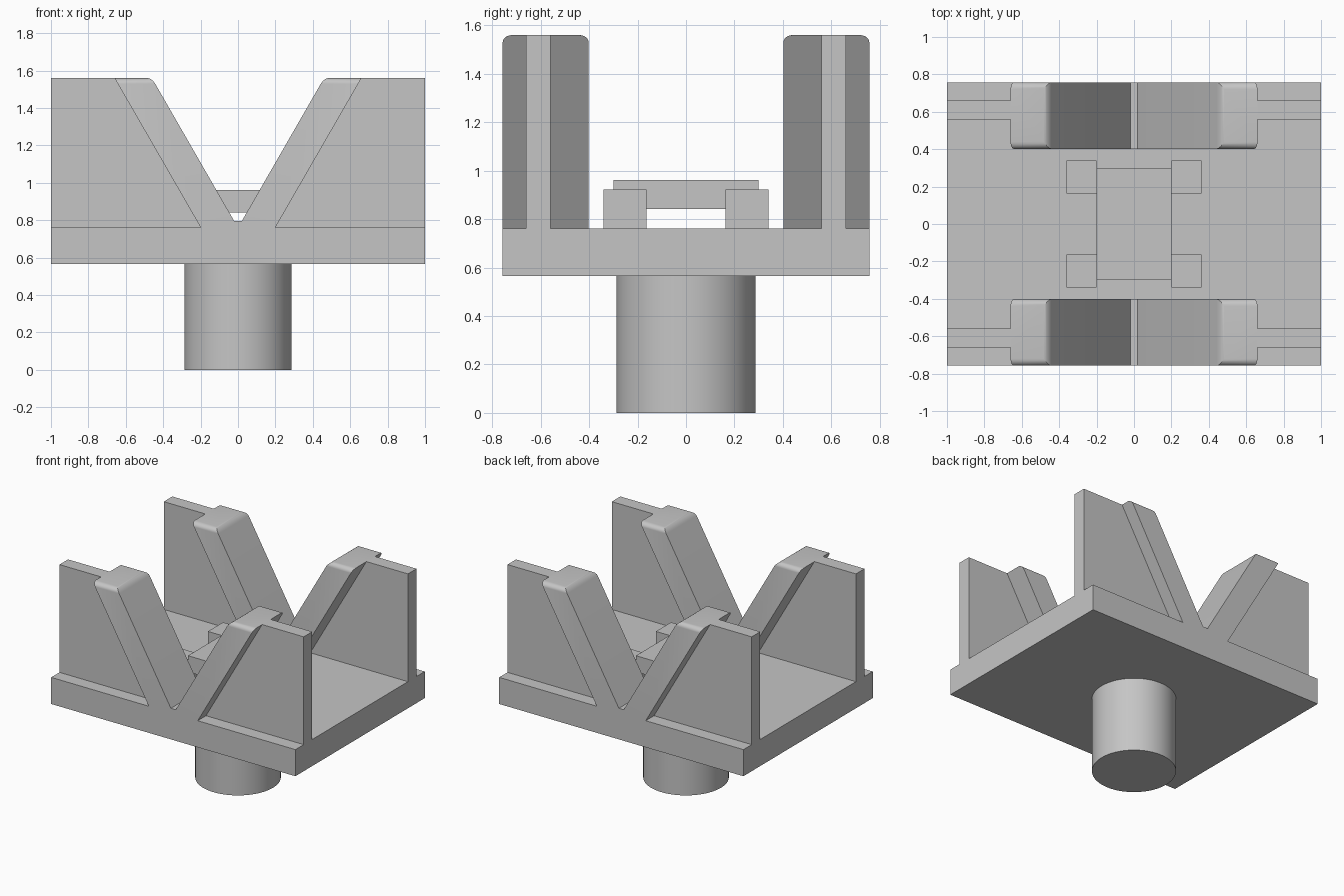
import bpy, bmesh, math

cube = bpy.data.objects.get("Cube")
if cube:
    bpy.data.objects.remove(cube, do_unlink=True)

grey = bpy.data.materials.new("plain grey")
grey.use_nodes = True
colour = (0.56, 0.56, 0.56, 1)
grey.diffuse_color = colour
grey.node_tree.nodes["Principled BSDF"].inputs["Base Color"].default_value = colour

HALF_X, HALF_Y = 1.0, 0.757
FLOOR, DECK, TOP = 0.565, 0.762, 1.56
INNER_Y = 0.402          # inner side of the cradles
SLOPE_IN, SLOPE_OUT = 0.46, 0.66   # arm width at the top


def finish(name, bm):
    bmesh.ops.recalc_face_normals(bm, faces=bm.faces)
    mesh = bpy.data.meshes.new(name)
    bm.to_mesh(mesh)
    bm.free()
    mesh.materials.append(grey)
    obj = bpy.data.objects.new(name, mesh)
    bpy.context.collection.objects.link(obj)
    return obj


def prism(name, profile, y0, y1):
    """Extrude an x-z profile from y0 to y1."""
    bm = bmesh.new()
    face = bm.faces.new([bm.verts.new((x, y0, z)) for x, z in profile])
    out = bmesh.ops.extrude_face_region(bm, geom=[face])
    moved = [g for g in out["geom"] if isinstance(g, bmesh.types.BMVert)]
    bmesh.ops.translate(bm, verts=moved, vec=(0, y1 - y0, 0))
    return finish(name, bm)


def box(name, x0, x1, y0, y1, z0, z1):
    return prism(name, [(x0, z0), (x1, z0), (x1, z1), (x0, z1)], y0, y1)


def activate(obj):
    bpy.ops.object.select_all(action="DESELECT")
    obj.select_set(True)
    bpy.context.view_layer.objects.active = obj


def smooth(obj):
    activate(obj)
    bpy.ops.object.shade_smooth_by_angle(angle=math.radians(25))


def round_top(obj):
    """Round the arm tops, leaving their outer edges sharp."""
    mesh = obj.data
    weight = mesh.attributes.new("bevel_weight_edge", "FLOAT", "EDGE")
    for edge in mesh.edges:
        a, b = (mesh.vertices[i].co for i in edge.vertices)
        if min(a.z, b.z) > TOP - 0.01:
            if abs(a.y - b.y) < 0.01:
                weight.data[edge.index].value = 1
            elif abs(a.x) < (SLOPE_IN + SLOPE_OUT) / 2:
                weight.data[edge.index].value = 0.6
    bevel = obj.modifiers.new("rounding", "BEVEL")
    bevel.limit_method = "WEIGHT"
    bevel.width = 0.038
    bevel.segments = 6
    activate(obj)
    bpy.ops.object.modifier_apply(modifier=bevel.name)
    smooth(obj)


# Base plate
box("base_plate", -HALF_X, HALF_X, -HALF_Y, HALF_Y, FLOOR, DECK)

# Round mounting post
bm = bmesh.new()
bmesh.ops.create_cone(bm, cap_ends=True, segments=96, radius1=0.287,
                      radius2=0.287, depth=FLOOR)
bmesh.ops.translate(bm, verts=bm.verts, vec=(0, 0, FLOOR / 2))
smooth(finish("mounting_post", bm))

# V-shaped cradles with support webs running out to the plate ends
half = [(0.2, DECK), (SLOPE_OUT, TOP), (SLOPE_IN, TOP), (0.02, 0.795)]
v_profile = half + [(-x, z) for x, z in reversed(half)]
for side, s in (("front", -1), ("back", 1)):
    round_top(prism(side + "_cradle", v_profile, s * INNER_Y, s * HALF_Y))
    for hand, h in (("left", 1), ("right", -1)):
        web = [(0.2, DECK), (HALF_X, DECK), (HALF_X, TOP), (SLOPE_OUT, TOP)]
        prism(f"{side}_{hand}_web", [(h * x, z) for x, z in web],
              s * 0.56, s * 0.66)
        # Blocks carrying the centre bridge
        box(f"{side}_{hand}_block", h * 0.2, h * 0.36,
            s * 0.163, s * 0.34, DECK, 0.922)

# Raised centre bridge
box("centre_bridge", -0.2, 0.2, -0.3, 0.3, 0.842, 0.962)
